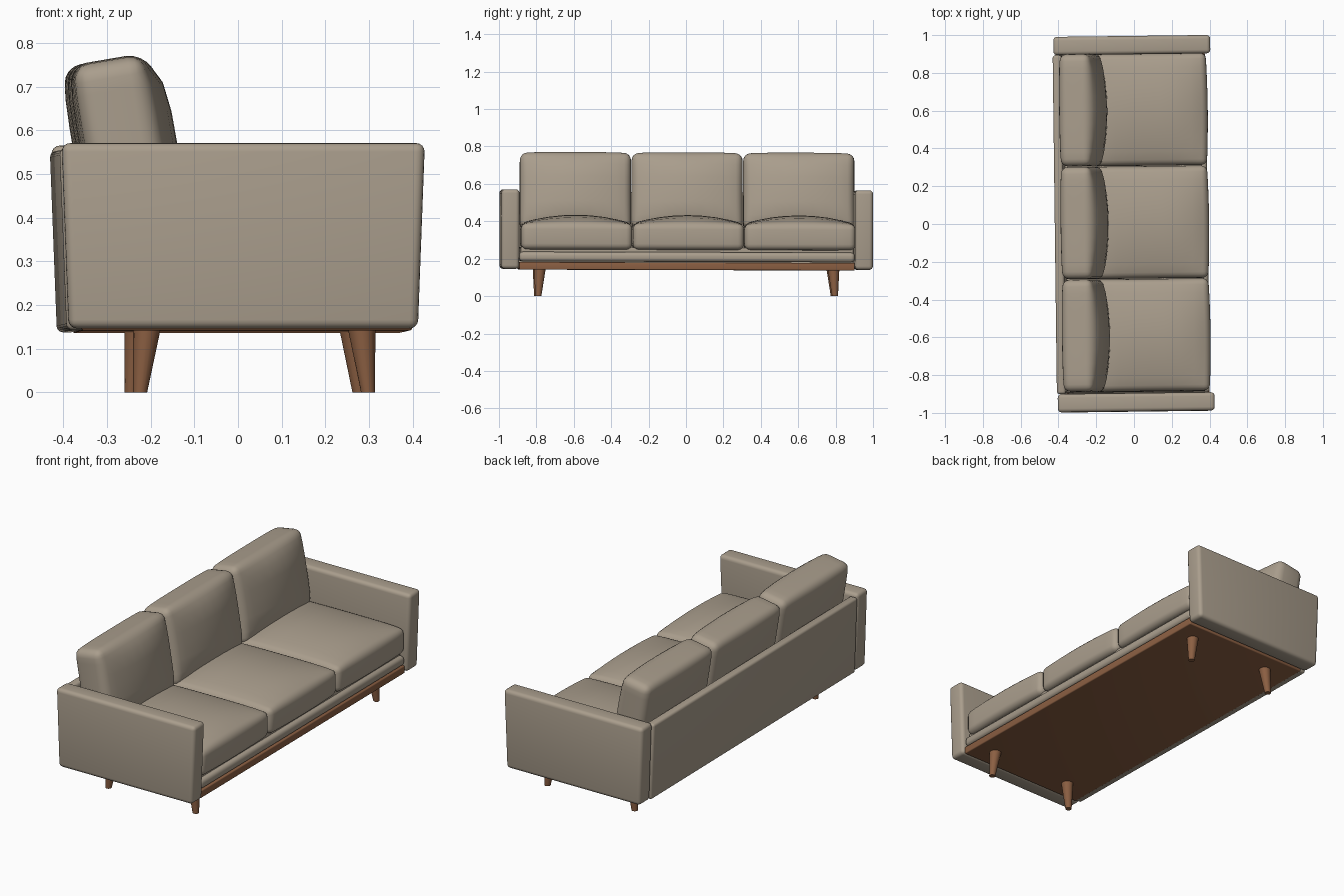
import bpy, bmesh, math
from mathutils import Matrix, Vector

cube = bpy.data.objects.get("Cube")
if cube:
    bpy.data.objects.remove(cube, do_unlink=True)


def material(name, rgb):
    m = bpy.data.materials.new(name)
    m.use_nodes = True
    m.diffuse_color = (*rgb, 1)
    bsdf = next(n for n in m.node_tree.nodes if n.type == 'BSDF_PRINCIPLED')
    bsdf.inputs["Base Color"].default_value = (*rgb, 1)
    bsdf.inputs["Roughness"].default_value = 0.8
    return m


fabric = material("beige fabric", (0.40, 0.34, 0.265))
wood = material("brown wood", (0.26, 0.115, 0.055))

# The whole sofa sits a touch off square
YAW = Matrix.Rotation(0.0125, 4, 'Z')
BODY = YAW @ Matrix.Rotation(-0.003, 4, 'X')


def finish(bm, name, mat, matrix):
    bm.transform(matrix)
    bmesh.ops.recalc_face_normals(bm, faces=bm.faces)
    mesh = bpy.data.meshes.new(name)
    bm.to_mesh(mesh)
    bm.free()
    mesh.materials.append(mat)
    ob = bpy.data.objects.new(name, mesh)
    bpy.context.collection.objects.link(ob)
    bpy.ops.object.select_all(action='DESELECT')
    ob.select_set(True)
    bpy.context.view_layer.objects.active = ob
    bpy.ops.object.shade_smooth_by_angle(angle=math.radians(40))
    return ob


def block(name, mat, x, y, z, radius, cuts=(0, 0, 0), shape=None, matrix=Matrix()):
    """Box between the given ranges, cut into a grid, reshaped, then rounded."""
    centre = Vector([(a + b) / 2 for a, b in (x, y, z)])
    half = Vector([(b - a) / 2 for a, b in (x, y, z)])
    bm = bmesh.new()
    bmesh.ops.create_cube(bm, size=2)
    for axis, count in enumerate(cuts):
        normal = Vector((0, 0, 0))
        normal[axis] = 1
        for i in range(count):
            bmesh.ops.bisect_plane(bm, geom=bm.verts[:] + bm.edges[:] + bm.faces[:],
                                   plane_co=normal * (2 * (i + 1) / (count + 1) - 1),
                                   plane_no=normal)
    for v in bm.verts:
        u = v.co.copy()
        v.co = Vector([u[i] * half[i] for i in range(3)])
        if shape:
            v.co += shape(u)
    bm.normal_update()
    sharp = [e for e in bm.edges if e.calc_face_angle(0) > 0.7]
    bmesh.ops.bevel(bm, geom=sharp, offset=radius, segments=4, profile=0.5,
                    affect='EDGES', clamp_overlap=True)
    return finish(bm, name, mat, BODY @ Matrix.Translation(centre) @ matrix)


# Arms, slightly wider at the top
def flare(u):
    return Vector((0.008 * u.x * u.z, 0, 0))


for side, sign in (("left", 1), ("right", -1)):
    y = sorted((sign * 0.897, sign * 0.994))
    block(side + "_arm", fabric, (-0.408, 0.408), y, (0.143, 0.568), 0.02, shape=flare)

# Back panel, seat rail, recessed deck and wooden base
block("back_panel", fabric, (-0.412, -0.365), (-0.897, 0.897), (0.14, 0.555), 0.014,
      shape=lambda u: Vector((-0.008 * u.z, 0, 0)))
block("seat_rail", fabric, (-0.37, 0.39), (-0.897, 0.897), (0.183, 0.235), 0.02)
block("seat_deck", fabric, (-0.37, 0.365), (-0.89, 0.89), (0.225, 0.26), 0.005)
block("wooden_base", wood, (-0.37, 0.388), (-0.897, 0.897), (0.139, 0.18), 0.006)


# Cushions, crowned where they are stuffed
def seat_crown(u):
    up = 0.045 * (1 - u.y ** 2) * (1 - u.x ** 4) if u.z > 0.9 else 0
    out = 0.008 * (1 - u.y ** 2) if u.x > 0.9 else 0
    return Vector((out, 0, up))


def back_crown(u):
    bulge = (1 - u.y ** 2) * (1 - u.z ** 4)
    out = 0.045 * bulge if u.x > 0.9 else -0.012 * bulge if u.x < -0.9 else 0
    up = 0.006 * (1 - u.y ** 4) if u.z > 0.9 else 0
    return Vector((out, 0, up))


for label, cy in (("right", -0.59), ("middle", 0.007), ("left", 0.604)):
    y = (cy - 0.297, cy + 0.297)
    block(label + "_seat_cushion", fabric, (-0.25, 0.39), y, (0.247, 0.388), 0.032,
          cuts=(7, 7, 1), shape=seat_crown)
    block(label + "_back_cushion", fabric, (-0.356, -0.191), y, (0.35, 0.758), 0.038,
          cuts=(1, 7, 5), shape=back_crown, matrix=Matrix.Rotation(-0.17, 4, 'Y'))

# Tapered legs with upright outer sides
for end, x_top, x_foot in (("back", -0.218, -0.234), ("front", 0.273, 0.288)):
    for side, sign in (("left", 1), ("right", -1)):
        bm = bmesh.new()
        bmesh.ops.create_cone(bm, cap_ends=True, segments=16, radius1=0.016,
                              radius2=0.032, depth=0.15)
        for v in bm.verts:
            top = v.co.z > 0
            v.co += Vector((x_top if top else x_foot,
                            sign * (0.785 if top else 0.793), 0.075))
        finish(bm, end + "_" + side + "_leg", wood, YAW)
